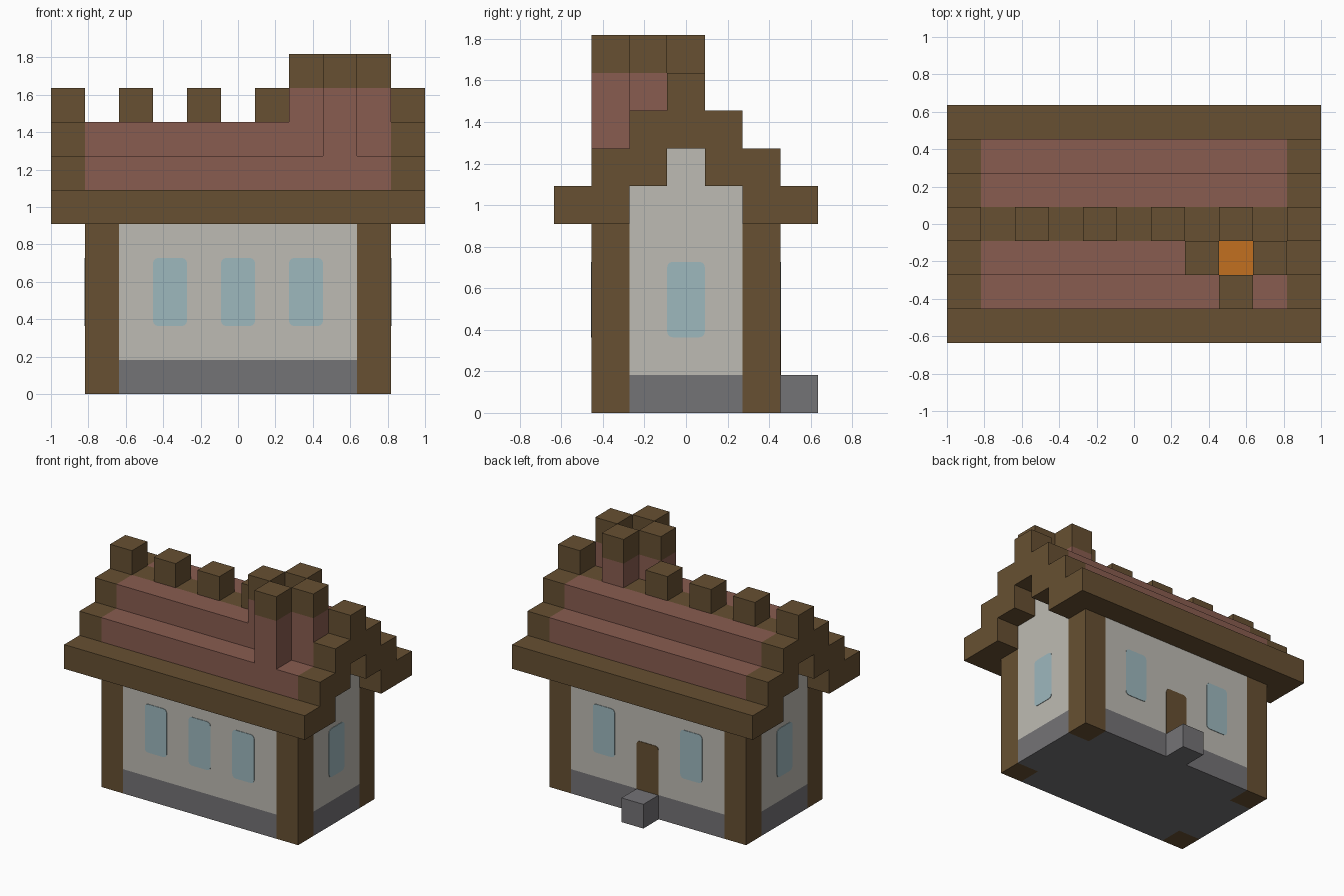
import bpy
import bmesh
from mathutils import Vector

cube = bpy.data.objects.get("Cube")
if cube:
    bpy.data.objects.remove(cube, do_unlink=True)

U = 2 / 11  # one block; all sizes below are in blocks


def material(name, r, g, b):
    lin = [((c / 255 + 0.055) / 1.055) ** 2.4 for c in (r, g, b)] + [1]
    m = bpy.data.materials.new(name)
    m.use_nodes = True
    m.diffuse_color = lin
    m.node_tree.nodes["Principled BSDF"].inputs["Base Color"].default_value = lin
    return m


TIMBER = material("timber_brown", 103, 80, 50)
TILE = material("roof_red", 137, 92, 80)
PLASTER = material("plaster_grey", 190, 187, 179)
STONE = material("stone_grey", 116, 115, 118)
GLASS = material("window_blue", 158, 184, 190)
FIRE = material("fire_orange", 194, 112, 32)


def finish(name, bm, mats, rule=None):
    """Colour faces by rule(centre), scale blocks to units and link."""
    bmesh.ops.recalc_face_normals(bm, faces=bm.faces)
    for f in bm.faces:
        f.material_index = mats.index(rule(f.calc_center_median())) if rule else 0
    bmesh.ops.dissolve_limit(bm, angle_limit=0.01, verts=bm.verts, edges=bm.edges,
                             delimit={'MATERIAL'})
    bmesh.ops.scale(bm, vec=(U, U, U), verts=bm.verts)
    mesh = bpy.data.meshes.new(name)
    bm.to_mesh(mesh)
    bm.free()
    for m in mats:
        mesh.materials.append(m)
    obj = bpy.data.objects.new(name, mesh)
    bpy.context.collection.objects.link(obj)
    return obj


def make_box(lo, hi):
    bm = bmesh.new()
    bmesh.ops.create_cube(bm, size=1)
    lo, hi = Vector(lo), Vector(hi)
    for v in bm.verts:
        v.co = (lo + hi) / 2 + v.co * (hi - lo)
    return bm


def cut(bm, axis, pos):
    co, no = Vector(), Vector()
    co[axis], no[axis] = pos, 1
    bmesh.ops.bisect_plane(bm, geom=bm.verts[:] + bm.edges[:] + bm.faces[:],
                           plane_co=co, plane_no=no, dist=1e-5)


def extrude_profile(half, half_length):
    """Mirror a half profile of (y, z) points and extrude it along x."""
    bm = bmesh.new()
    pts = half + [(-y, z) for y, z in reversed(half)]
    face = bm.faces.new([bm.verts.new((-half_length, y, z)) for y, z in pts])
    ext = bmesh.ops.extrude_face_region(bm, geom=[face], use_keep_orig=True)
    verts = [g for g in ext["geom"] if isinstance(g, bmesh.types.BMVert)]
    bmesh.ops.translate(bm, vec=(2 * half_length, 0, 0), verts=verts)
    bmesh.ops.triangulate(bm, faces=bm.faces)
    return bm


def plate(name, axis, side, along, depth, z0, z1, mat, round_bottom=True):
    """Thin panel with rounded corners on a wall facing +/- axis."""
    lo, hi = [0, 0, z0], [0, 0, z1]
    lo[1 - axis], hi[1 - axis] = along - 0.5, along + 0.5
    a, b = side * (depth - 0.02), side * (depth + 0.02)
    lo[axis], hi[axis] = min(a, b), max(a, b)
    bm = make_box(lo, hi)
    edges = [e for e in bm.edges
             if abs(e.verts[0].co[axis] - e.verts[1].co[axis]) > 0.01
             and (round_bottom or e.verts[0].co.z > z0 + 0.1)
             and abs(e.verts[0].co.z - e.verts[1].co.z) < 0.01]
    bmesh.ops.bevel(bm, geom=edges, offset=0.15, segments=3, profile=0.5, affect='EDGES')
    return finish(name, bm, [mat])


# House body: stone base, plaster walls and gables, timber corner posts
def body_rule(c):
    if abs(c.x) > 3.5 and abs(c.y) > 1.5:
        return TIMBER
    return STONE if c.z < 1 else PLASTER


body = extrude_profile([(2.5, 0), (2.5, 5), (1.5, 5), (1.5, 6), (0.5, 6), (0.5, 7)], 4.5)
cut(body, 2, 1)
for s in (-1, 1):
    cut(body, 0, s * 3.5)
    cut(body, 1, s * 1.5)
finish("house_body", body, [PLASTER, STONE, TIMBER], body_rule)


# Stepped roof: timber eaves, verges and ridge around tiled rows
def roof_rule(c):
    tiled = abs(c.x) < 4.5 and c.z > 6.1 and abs(c.y) > 0.5
    return TILE if tiled else TIMBER


outer = [(3.5, 5), (3.5, 6), (2.5, 6), (2.5, 7), (1.5, 7), (1.5, 8)]
inner = [(0.5, 7), (0.5, 6), (1.5, 6), (1.5, 5)]
roof = extrude_profile(inner + outer, 5.5)
for s in (-1, 1):
    cut(roof, 0, s * 4.5)
    cut(roof, 1, s * 0.5)
cut(roof, 2, 6)
finish("stepped_roof", roof, [TIMBER, TILE], roof_rule)

# Ridge blocks
for x in (-5, -3, -1, 1, 5):
    finish("ridge_block", make_box((x - 0.5, -0.5, 8), (x + 0.5, 0.5, 9)), [TIMBER])

# Chimney: four columns with timber caps around a fire
for name, x, y, z in (("right", 4, -1, 8), ("left", 2, -1, 8),
                      ("back", 3, 0, 8), ("front", 3, -2, 7)):
    col = make_box((x - 0.5, y - 0.5, z), (x + 0.5, y + 0.5, 10))
    cut(col, 2, 9)
    finish("chimney_column_" + name, col, [TILE, TIMBER],
           lambda c: TIMBER if c.z > 9 else TILE)
finish("chimney_fire", make_box((2.5, -1.5, 8), (3.5, -0.5, 9)), [FIRE])

# Windows, back door and doorstep
for x in (-2, 0, 2):
    plate("front_window", 1, -1, x, 2.5, 2, 4, GLASS)
for s in (-1, 1):
    plate("back_window", 1, 1, 2 * s, 2.5, 2, 4, GLASS)
    plate("end_window", 0, s, 0, 4.5, 2, 4, GLASS)
plate("back_door", 1, 1, 0, 2.5, 1, 3, TIMBER, round_bottom=False)
finish("doorstep", make_box((-0.5, 2.5, 0), (0.5, 3.5, 1)), [STONE])
